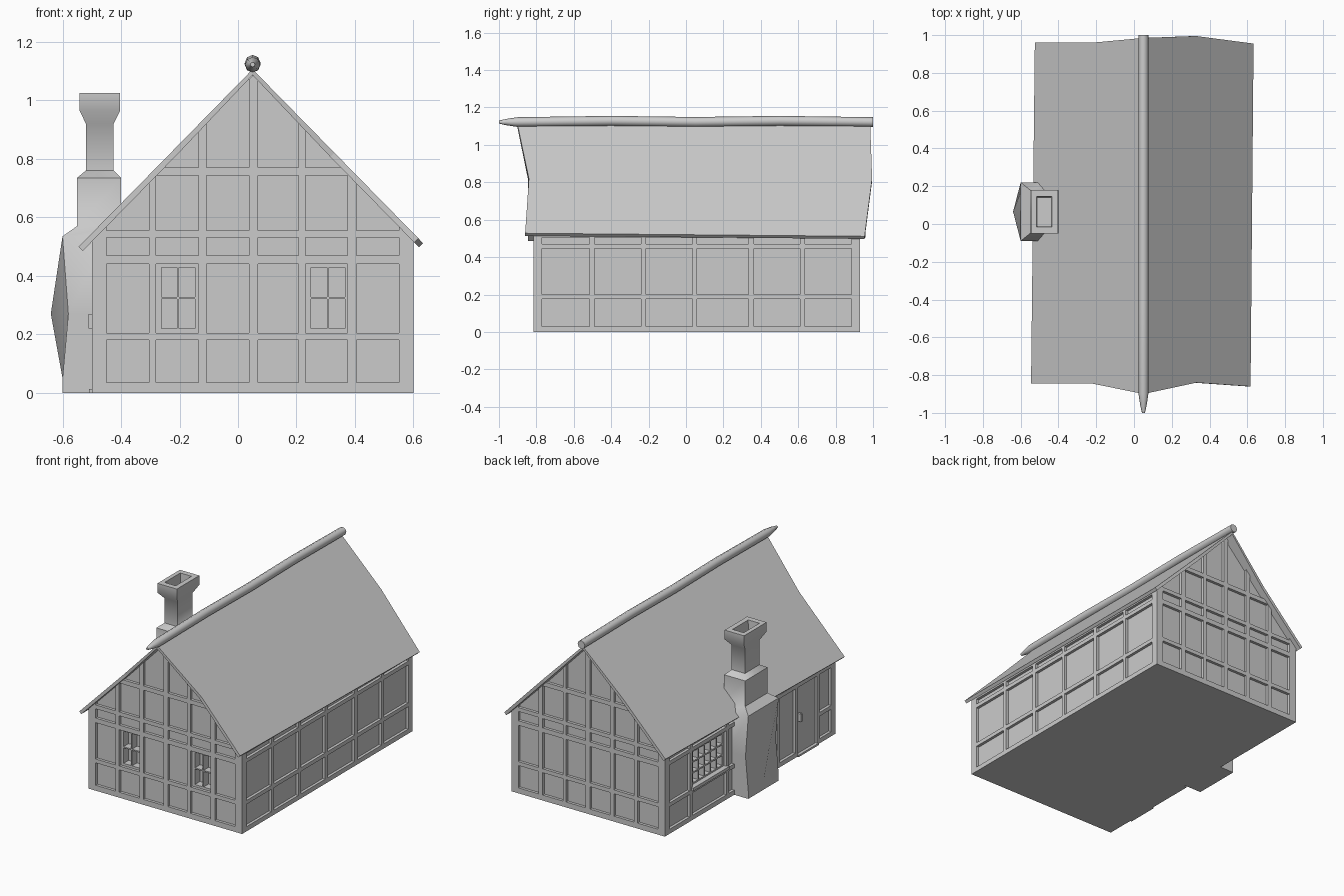
import bpy, bmesh, math
from mathutils import Vector

cube = bpy.data.objects.get("Cube")
if cube:
    bpy.data.objects.remove(cube, do_unlink=True)

grey = bpy.data.materials.new("plain grey")
grey.use_nodes = True
grey.diffuse_color = (0.6, 0.6, 0.6, 1)
grey.node_tree.nodes["Principled BSDF"].inputs["Base Color"].default_value = (0.6, 0.6, 0.6, 1)

# House limits: timber faces, ridge line and the depth of the wall panels
LEFT, RIGHT, FRONT, BACK = -0.5, 0.6, -0.815, 0.93
RIDGE_X, RIDGE_Z, SLOPE, DEPTH = 0.05, 1.1, 1.02, 0.018


def roof_z(x):
    return RIDGE_Z - abs(x - RIDGE_X) * SLOPE


def finish(name, bm, smooth=None):
    bmesh.ops.recalc_face_normals(bm, faces=bm.faces)
    mesh = bpy.data.meshes.new(name)
    bm.to_mesh(mesh)
    bm.free()
    obj = bpy.data.objects.new(name, mesh)
    bpy.context.collection.objects.link(obj)
    mesh.materials.append(grey)
    if smooth:
        bpy.ops.object.select_all(action='DESELECT')
        obj.select_set(True)
        bpy.context.view_layer.objects.active = obj
        bpy.ops.object.shade_smooth_by_angle(angle=math.radians(smooth))
    return obj


def box(bm, xs, ys, zs):
    v = [bm.verts.new((x, y, z)) for x in xs for y in ys for z in zs]
    for f in ((0, 1, 3, 2), (4, 6, 7, 5), (0, 4, 5, 1), (2, 3, 7, 6), (0, 2, 6, 4), (1, 5, 7, 3)):
        bm.faces.new([v[i] for i in f])


def loft(bm, rings, cap_end=True):
    loops = [[bm.verts.new(p) for p in ring] for ring in rings]
    for a, b in zip(loops, loops[1:]):
        for i in range(len(a)):
            j = (i + 1) % len(a)
            bm.faces.new((a[i], a[j], b[j], b[i]))
    bm.faces.new(loops[0])
    if cap_end:
        bm.faces.new(loops[-1])


def trim_to_roof(bm):
    for side in (-1, 1):
        bmesh.ops.bisect_plane(bm, geom=bm.verts[:] + bm.edges[:] + bm.faces[:],
                               plane_co=(RIDGE_X, 0, RIDGE_Z - 0.015),
                               plane_no=Vector((side * SLOPE, 0, 1)), clear_outer=True)
        bmesh.ops.holes_fill(bm, edges=[e for e in bm.edges if e.is_boundary])


# Plaster core
bm = bmesh.new()
box(bm, (LEFT + DEPTH, RIGHT - DEPTH), (FRONT + DEPTH, BACK - DEPTH), (0, 1.2))
trim_to_roof(bm)
walls = finish("plaster_walls", bm)

# Window openings: each pane is cut into the core
bm = bmesh.new()
for x0 in (-0.262, 0.25):
    for i in range(2):
        for j in range(2):
            x, z = x0 + i * 0.061, 0.22 + j * 0.108
            box(bm, (x, x + 0.054), (FRONT - 0.02, FRONT + 0.07), (z, z + 0.1))
for i in range(5):
    for j in range(3):
        y, z = 0.32 + i * 0.061, 0.225 + j * 0.07
        box(bm, (LEFT - 0.02, LEFT + 0.07), (y, y + 0.052), (z, z + 0.06))
cutter = finish("window_cutter", bm)
cutter.hide_render = True
cutter.hide_viewport = True
cut = walls.modifiers.new("windows", 'BOOLEAN')
cut.operation, cut.solver, cut.object = 'DIFFERENCE', 'EXACT', cutter

# Gable timbers, front and back
uprights = ((LEFT, -0.45), (-0.305, -0.28), (-0.135, -0.107), (0.037, 0.068),
            (0.207, 0.23), (0.375, 0.405), (0.55, RIGHT))
rails = ((0, 0.035), (0.18, 0.205), (0.44, 0.47), (0.53, 0.555), (0.742, 0.77))
for name, ys in (("front", (FRONT, FRONT + 0.03)), ("back", (BACK - 0.03, BACK))):
    bm = bmesh.new()
    for xs in uprights:
        box(bm, xs, ys, (0, 1.2))
    for zs in rails:
        box(bm, (LEFT, RIGHT), ys, zs)
    trim_to_roof(bm)
    finish(name + "_gable_timbers", bm)

# Right-hand long wall timbers
EAVE = 0.53
posts = [(FRONT, -0.77), (0.885, BACK)]
side_rails = ((0, 0.03), (0.175, 0.2), (0.445, 0.47), (0.505, EAVE))
bm = bmesh.new()
xs = (RIGHT - 0.03, RIGHT)
for ys in posts + [(-0.515, -0.49), (-0.24, -0.213), (0.035, 0.06), (0.335, 0.363), (0.61, 0.637)]:
    box(bm, xs, ys, (0, EAVE))
for zs in side_rails:
    box(bm, xs, (FRONT, BACK), zs)
finish("long_wall_timbers", bm)

# Chimney-side timbers, leaving the doorway clear
bm = bmesh.new()
xs = (LEFT, LEFT + 0.03)
for ys in posts + [(0.65, 0.675), (0.275, 0.3), (-0.24, -0.215), (-0.43, -0.405), (-0.65, -0.625)]:
    box(bm, xs, ys, (0, EAVE))
for zs in side_rails[2:]:
    box(bm, xs, (FRONT, BACK), zs)
for zs in side_rails[:2]:
    box(bm, xs, (FRONT, -0.64), zs)
    box(bm, xs, (0, BACK), zs)
box(bm, xs, (-0.42, -0.1), side_rails[0])
finish("chimney_wall_timbers", bm)

# Door with handle, and window sill
bm = bmesh.new()
box(bm, (LEFT + 0.01, LEFT + 0.03), (-0.62, -0.435), (0.012, 0.44))
box(bm, (LEFT - 0.012, LEFT + 0.02), (-0.46, -0.445), (0.22, 0.27))
box(bm, (LEFT - 0.01, LEFT + 0.03), (-0.63, -0.425), (0, 0.012))
finish("door", bm)
bm = bmesh.new()
box(bm, (LEFT - 0.015, LEFT + 0.03), (0.29, 0.66), (0.195, 0.215))
finish("window_sill", bm)

# Roof sheet with slightly uneven gable edges: x at front, x at back, front y, back y
stations = ((-0.545, -0.525, -0.845, 0.96), (-0.22, -0.22, -0.845, 0.96),
            (RIDGE_X, RIDGE_X, -0.9, 0.985), (0.33, 0.33, -0.84, 0.995),
            (0.617, 0.633, -0.86, 0.955))
bm = bmesh.new()
rows = []
for xf, xb, yf, yb in stations:
    row = []
    for t in (0, 0.33, 0.66, 1):
        x = xf + (xb - xf) * t
        row.append(bm.verts.new((x, yf + (yb - yf) * t, roof_z(x) + 0.006)))
    rows.append(row)
for a, b in zip(rows, rows[1:]):
    for i in range(3):
        bm.faces.new((a[i], b[i], b[i + 1], a[i + 1]))
roof = finish("roof", bm)
for poly in roof.data.polygons:
    if poly.normal.z < 0:
        poly.flip()
thick = roof.modifiers.new("thickness", 'SOLIDIFY')
thick.thickness, thick.offset = 0.02, -1

# Ridge log, tapered to a point at the front
bm = bmesh.new()
log = ((-1.0, 0.008, 1.122), (-0.96, 0.017, 1.122), (-0.9, 0.026, 1.122),
       (-0.4, 0.027, 1.128), (0.05, 0.027, 1.122), (0.5, 0.027, 1.128), (1.0, 0.026, 1.122))
loft(bm, [[(RIDGE_X + r * math.sin(a * math.tau / 8), y, z + r * math.cos(a * math.tau / 8))
           for a in range(8)] for y, r, z in log])
finish("ridge_log", bm, 50)

# Chimney: bulging breast, shoulder, shaft, flared cap and sunken flue
# z, outer corner x, outer middle x, inner x, y range
sections = ((0, -0.6, -0.6, -0.45, -0.09, 0.22), (0.05, -0.6, -0.6, -0.45, -0.09, 0.22),
            (0.27, -0.58, -0.64, -0.45, -0.09, 0.22), (0.535, -0.6, -0.6, -0.45, -0.09, 0.22),
            (0.57, -0.55, -0.55, -0.4, -0.05, 0.18), (0.735, -0.55, -0.55, -0.4, -0.05, 0.18),
            (0.76, -0.52, -0.52, -0.425, -0.01, 0.14), (0.92, -0.52, -0.52, -0.425, -0.01, 0.14),
            (0.965, -0.542, -0.542, -0.403, -0.05, 0.18), (1.025, -0.542, -0.542, -0.403, -0.05, 0.18),
            (1.025, -0.515, -0.515, -0.435, -0.015, 0.145), (0.94, -0.51, -0.51, -0.44, -0.01, 0.14))
bm = bmesh.new()
loft(bm, [[(xi, y0, z), (xi, y1, z), (xo, y1, z), (xm, (y0 + y1) / 2, z), (xo, y0, z)]
          for z, xo, xm, xi, y0, y1 in sections])
finish("chimney", bm, 50)
